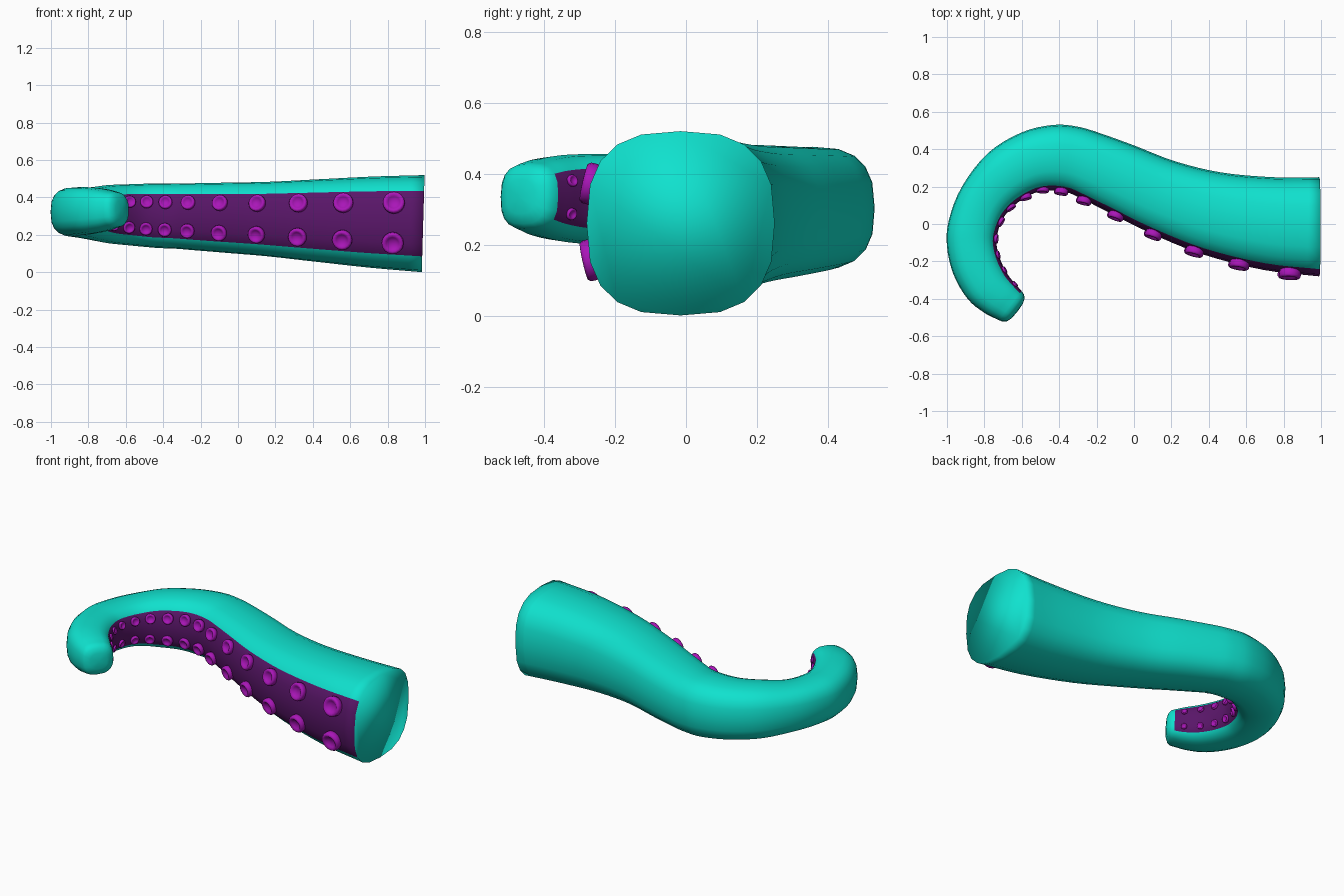
import bpy, bmesh, math
from mathutils import Vector, Matrix

if "Cube" in bpy.data.objects:
    bpy.data.objects.remove(bpy.data.objects["Cube"])


def material(name, rgb):
    m = bpy.data.materials.new(name)
    m.diffuse_color = (*rgb, 1)
    m.use_nodes = True
    m.node_tree.nodes["Principled BSDF"].inputs["Base Color"].default_value = m.diffuse_color
    return m


skin = material("teal_skin", (0.005, 0.76, 0.62))
band = material("dark_purple", (0.10, 0.008, 0.14))
cup = material("bright_purple", (0.40, 0.008, 0.48))

# Outer edge and inner edge of the arm seen from above, root to tip
EDGES = [
    (.99, .25, .99, -.28), (.75, .25, .69, -.245), (.47, .275, .36, -.16),
    (.22, .335, .08, -.045), (0, .42, -.13, .06), (-.18, .485, -.27, .13),
    (-.30, .52, -.36, .17), (-.43, .53, -.46, .18), (-.60, .49, -.545, .16),
    (-.78, .38, -.64, .10), (-.92, .20, -.70, .03), (-.99, .02, -.73, -.05),
    (-1.0, -.12, -.735, -.11), (-.965, -.27, -.715, -.19),
    (-.89, -.40, -.675, -.27), (-.80, -.475, -.63, -.325),
    (-.72, -.515, -.60, -.36)]
SEG, STEPS, POWER = 20, 4, 2.7


def spline(points, steps):
    pts = [Vector(p) for p in points]
    pts = [2 * pts[0] - pts[1]] + pts + [2 * pts[-1] - pts[-2]]
    out = []
    for a, b, c, d in zip(pts, pts[1:], pts[2:], pts[3:]):
        for k in range(steps):
            t = k / steps
            out.append(.5 * (2 * b + (c - a) * t + (2 * a - 5 * b + 4 * c - d) * t**2
                             + (3 * b - a - 3 * c + d) * t**3))
    return out + [pts[-2]]


# Frames along the arm: centre, inward side, up, half width, fraction of length
samples = spline(EDGES, STEPS)
centres = [Vector(((p[0] + p[2]) / 2, (p[1] + p[3]) / 2, 0)) for p in samples]
length = [0]
for a, b in zip(centres, centres[1:]):
    length.append(length[-1] + (b - a).length)
fracs = [s / length[-1] for s in length]
for c, f in zip(centres, fracs):
    c.z = .26 + .075 * f
frames = []
for i, p in enumerate(samples):
    side = Vector((p[2] - p[0], p[3] - p[1], 0))
    w = side.length / 2
    side.normalize()
    slope = .075 / length[-1]
    flat = Vector((0, 0, 1)).cross(side)
    along = centres[min(i + 1, len(centres) - 1)] - centres[max(i - 1, 0)]
    if flat.dot(along) < 0:
        flat = -flat
    up = (Vector((0, 0, 1)) - flat * slope).normalized()
    frames.append((centres[i], side, up, w, flat))


def rounded(t):
    c, s = math.cos(t), math.sin(t)
    return (math.copysign(abs(c) ** (2 / POWER), c),
            math.copysign(abs(s) ** (2 / POWER), s))


def ring(centre, side, up, w):
    pts = []
    for k in range(SEG):
        a, b = rounded(2 * math.pi * k / SEG)
        pts.append(centre + side * a * w + up * b * w * .98)
    return pts


def finish(bm, name, mats):
    bmesh.ops.recalc_face_normals(bm, faces=bm.faces)
    for f in bm.faces:
        f.smooth = True
    me = bpy.data.meshes.new(name)
    bm.to_mesh(me)
    bm.free()
    for m in mats:
        me.materials.append(m)
    ob = bpy.data.objects.new(name, me)
    bpy.context.collection.objects.link(ob)


# Arm, with the dark band on its inner side and a blunt tip
bm = bmesh.new()
loops = [ring(*f[:4]) for f in frames]
c, side, up, w, flat = frames[-1]
for step, scale in ((.018, .95), (.035, .8), (.045, .5)):
    loops.append(ring(c + flat * step, side, up, w * scale))
loops = [[bm.verts.new(p) for p in r] for r in loops]
for i, (a, b) in enumerate(zip(loops, loops[1:])):
    for k in range(SEG):
        n = (k + 1) % SEG
        f = bm.faces.new((a[k], a[n], b[n], b[k]))
        if i < len(frames) - 1 and k in (0, 1, SEG - 2, SEG - 1):
            f.material_index = 1
bm.faces.new(loops[0])
pole = bm.verts.new(c + flat * .048)
for k in range(SEG):
    bm.faces.new((loops[-1][k], loops[-1][(k + 1) % SEG], pole))
finish(bm, "tentacle_arm", [skin, band])

# Suckers: two rows of lathed cups along the band
SPOTS = [(.83, -.27), (.56, -.22), (.32, -.15), (.10, -.06), (-.10, .04),
         (-.27, .12), (-.39, .17), (-.49, .18), (-.58, .14), (-.66, .085),
         (-.71, .01), (-.735, -.08), (-.725, -.165), (-.69, -.245), (-.635, -.32)]
PROFILE = [(.92, -.35), (1, .05), (1, .33), (.9, .48), (.72, .5), (.56, .36), (.3, .2)]
bm = bmesh.new()
for x, y in SPOTS:
    i = min(range(len(samples)),
            key=lambda j: (samples[j][2] - x)**2 + (samples[j][3] - y)**2)
    c, side, up, w, flat = frames[i]
    r = .061 - .045 * fracs[i]
    inner = Vector((x, y, c.z))
    for sign in (1, -1):
        a, b = rounded(sign * 2 * math.pi / SEG)
        base = inner + side * (a - 1) * w + up * b * w * .98
        normal = (side * .97 + up * sign * .22).normalized()
        v = normal.cross(flat).normalized()
        rows = []
        for pr, ph in PROFILE:
            rows.append([bm.verts.new(base + normal * ph * r + pr * r * (
                flat * math.cos(q * math.pi / 8) + v * math.sin(q * math.pi / 8)))
                for q in range(16)])
        for lo, hi in zip(rows, rows[1:]):
            for q in range(16):
                n = (q + 1) % 16
                bm.faces.new((lo[q], lo[n], hi[n], hi[q]))
        bm.faces.new(rows[0])
        bm.faces.new(rows[-1])
finish(bm, "suckers", [cup])
